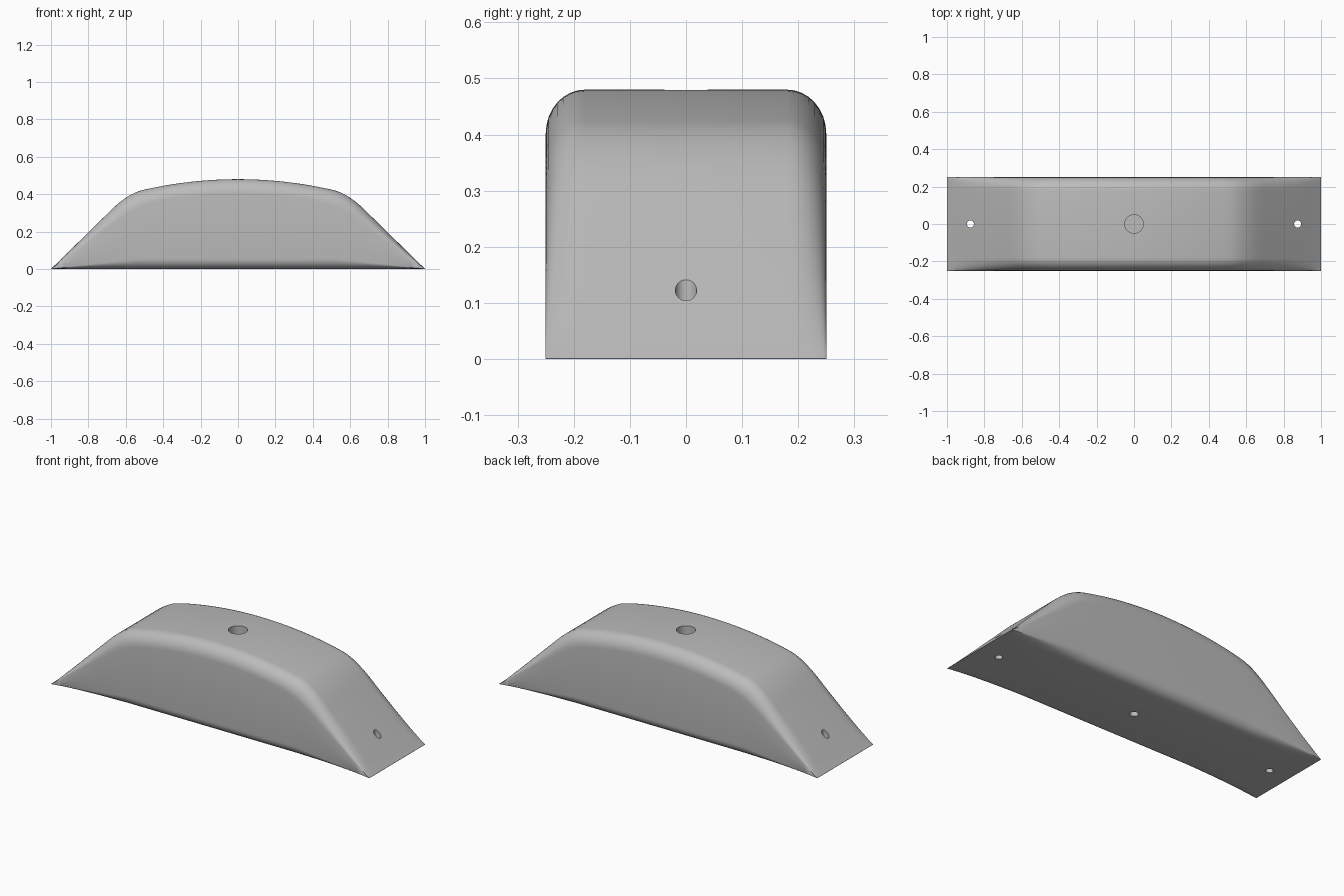
import bpy, bmesh, math

cube = bpy.data.objects.get("Cube")
if cube:
    bpy.data.objects.remove(cube, do_unlink=True)

# One plain grey for the whole part
GREY = (0.5, 0.5, 0.5, 1)
grey = bpy.data.materials.new("plain grey")
grey.use_nodes = True
grey.diffuse_color = GREY
grey.node_tree.nodes["Principled BSDF"].inputs["Base Color"].default_value = GREY

HALF_W, TOP, ARC_R = 0.25, 0.48, 2.27
EDGE_TOP, EDGE_LOW, SEG = 0.07, 0.055, 8


def height(x):
    """Shallow arc over straight ramps, blended at the shoulders."""
    arc = TOP - ARC_R + math.sqrt(ARC_R ** 2 - x * x)
    ramp = (1 - abs(x)) * 0.98
    k = 0.06
    blend = max(k - abs(arc - ramp), 0) / k
    return max(min(arc, ramp) - blend ** 2 * k / 4, 0.001)


def section(x):
    """Rounded cross-section whose edge rounding fades out toward the tips."""
    h = height(x)
    fade = min(1, (1 - abs(x)) / 0.4)
    steep = min(1, max(0, (abs(x) - 0.45) / 0.2))
    rise_top = min((0.078 + 0.022 * steep) * fade, h * 0.4)
    rise_low = min(EDGE_LOW * min(1, (1 - abs(x)) / 0.47), h * 0.4)
    half = []
    for i in range(SEG + 1):
        a = math.pi / 2 * i / SEG
        half.append((HALF_W - EDGE_LOW * (1 - math.sin(a)), rise_low * (1 - math.cos(a))))
    for i in range(SEG + 1):
        a = math.pi / 2 * i / SEG
        half.append((HALF_W - EDGE_TOP * (1 - math.cos(a)), h - rise_top * (1 - math.sin(a))))
    return [(x, y, z) for y, z in half] + [(x, -y, z) for y, z in reversed(half)]


# Body lofted through the sections
bm = bmesh.new()
N = 80
rings = [[bm.verts.new(p) for p in section(-1 + 2 * i / N)] for i in range(N + 1)]
for a, b in zip(rings, rings[1:]):
    for j in range(len(a)):
        k = (j + 1) % len(a)
        bm.faces.new((a[j], a[k], b[k], b[j]))
bm.faces.new(rings[0])
bm.faces.new(rings[-1])
bmesh.ops.recalc_face_normals(bm, faces=bm.faces)
mesh = bpy.data.meshes.new("curved_block")
bm.to_mesh(mesh)
bm.free()
mesh.materials.append(grey)
body = bpy.data.objects.new("curved_block", mesh)
bpy.context.collection.objects.link(body)


def drill(name, x, radius, low, high):
    """Cut a vertical round hole into the body."""
    bpy.ops.mesh.primitive_cylinder_add(vertices=32, radius=radius, depth=high - low,
                                        location=(x, 0, (low + high) / 2))
    cutter = bpy.context.object
    cutter.name = name
    cutter.hide_render = True
    cutter.data.materials.append(grey)
    mod = body.modifiers.new(name, 'BOOLEAN')
    mod.operation, mod.solver, mod.object = 'DIFFERENCE', 'EXACT', cutter
    bpy.ops.object.select_all(action='DESELECT')
    body.select_set(True)
    bpy.context.view_layer.objects.active = body
    bpy.ops.object.modifier_apply(modifier=name)
    bpy.data.objects.remove(cutter, do_unlink=True)


# Blind centre holes above and below, through holes in the ramps
drill("top_hole", 0, 0.05, 0.28, 0.6)
drill("bottom_hole", 0, 0.022, -0.1, 0.15)
for side in (-1, 1):
    drill("ramp_hole", side * 0.875, 0.019, -0.1, 0.3)

bpy.ops.object.shade_smooth_by_angle(angle=math.radians(30))
